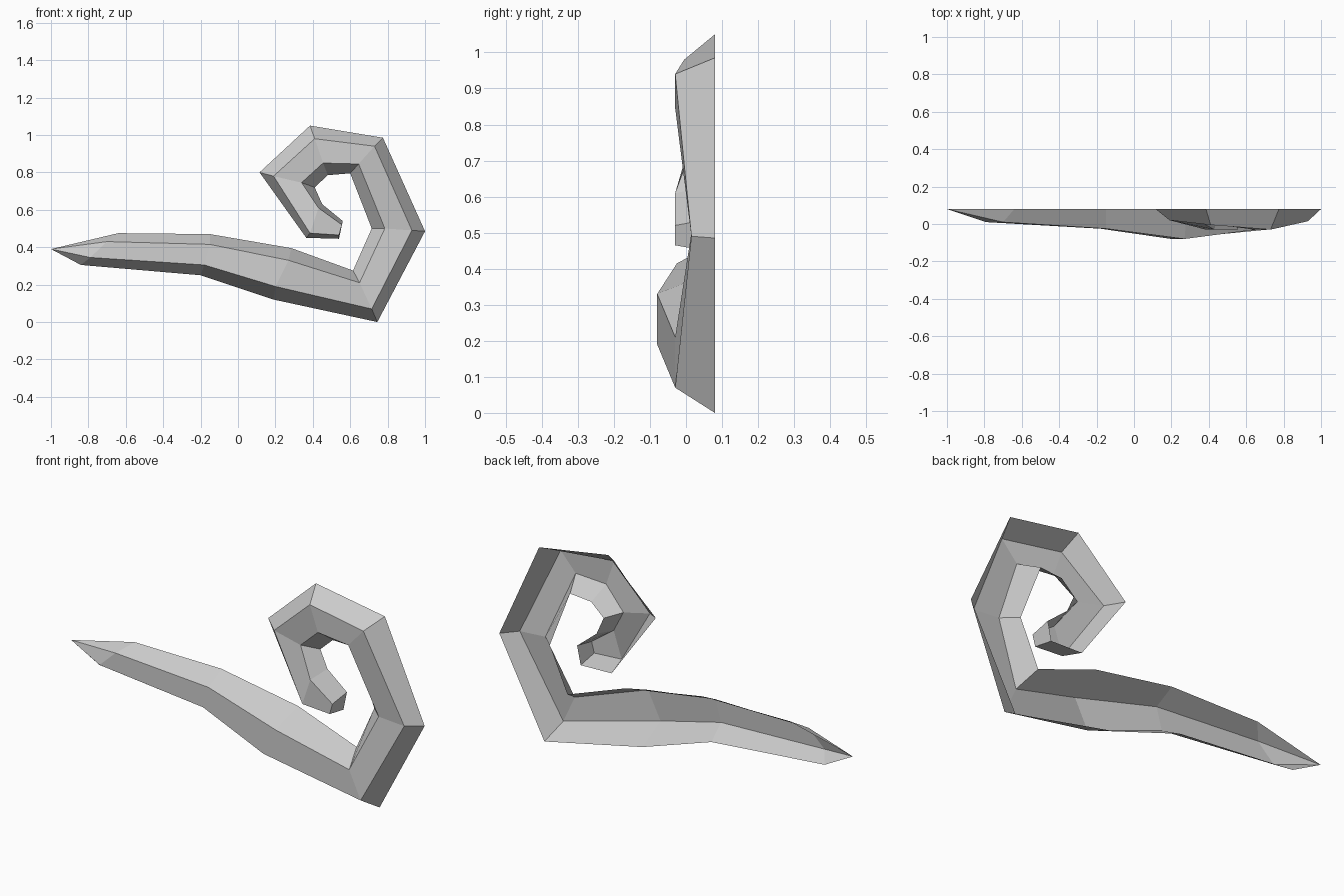
import bpy
import bmesh

default_cube = bpy.data.objects.get("Cube")
if default_cube:
    bpy.data.objects.remove(default_cube, do_unlink=True)

# Plain grey material
grey = bpy.data.materials.new("light grey")
grey.use_nodes = True
colour = (0.6, 0.6, 0.6, 1)
grey.diffuse_color = colour
grey.node_tree.nodes["Principled BSDF"].inputs["Base Color"].default_value = colour

BACK = 0.08
TIP = (-1.0, BACK, 0.39)

# Sections along the horn: outer rim, outer ridge, inner ridge, inner rim (x, z), ridge depth
SECTIONS = [
    ((-.84, .305), (-.79, .345), (-.70, .43), (-.64, .475), .01),
    ((-.20, .25), (-.18, .305), (-.15, .415), (-.15, .47), -.025),
    ((.19, .12), (.20, .19), (.27, .33), (.285, .395), -.08),
    ((.745, 0), (.715, .07), (.65, .21), (.615, .275), -.03),
    ((1, .485), (.93, .49), (.785, .50), (.715, .50), .015),
    ((.775, .985), (.73, .94), (.645, .845), (.60, .795), -.03),
    ((.385, 1.05), (.41, .98), (.455, .85), (.48, .785), -.005),
    ((.115, .80), (.19, .78), (.34, .745), (.41, .72), .02),
    ((.365, .45), (.385, .475), (.43, .61), (.45, .63), -.03),
    ((.54, .445), (.54, .465), (.555, .52), (.56, .54), -.03),
]


def add_ring(bm, section):
    *points, depth = section
    depths = (BACK, depth, depth, BACK)
    return [bm.verts.new((x, y, z)) for (x, z), y in zip(points, depths)]


# Curled horn: an open-backed shell skinned through the sections
bm = bmesh.new()
tip = bm.verts.new(TIP)
rings = [add_ring(bm, s) for s in SECTIONS]
for i in range(3):
    bm.faces.new((tip, rings[0][i], rings[0][i + 1]))
for a, b in zip(rings, rings[1:]):
    for i in range(3):
        bm.faces.new((a[i], b[i], b[i + 1], a[i + 1]))

# Blunt cap on the curled end
bm.faces.new(rings[-1][::-1])
bmesh.ops.recalc_face_normals(bm, faces=bm.faces[:])
front = max(bm.faces, key=lambda f: abs(f.normal.y))
if front.normal.y > 0:
    bmesh.ops.reverse_faces(bm, faces=bm.faces[:])

mesh = bpy.data.meshes.new("curled_horn")
bm.to_mesh(mesh)
bm.free()
mesh.materials.append(grey)
horn = bpy.data.objects.new("curled_horn", mesh)
bpy.context.collection.objects.link(horn)
